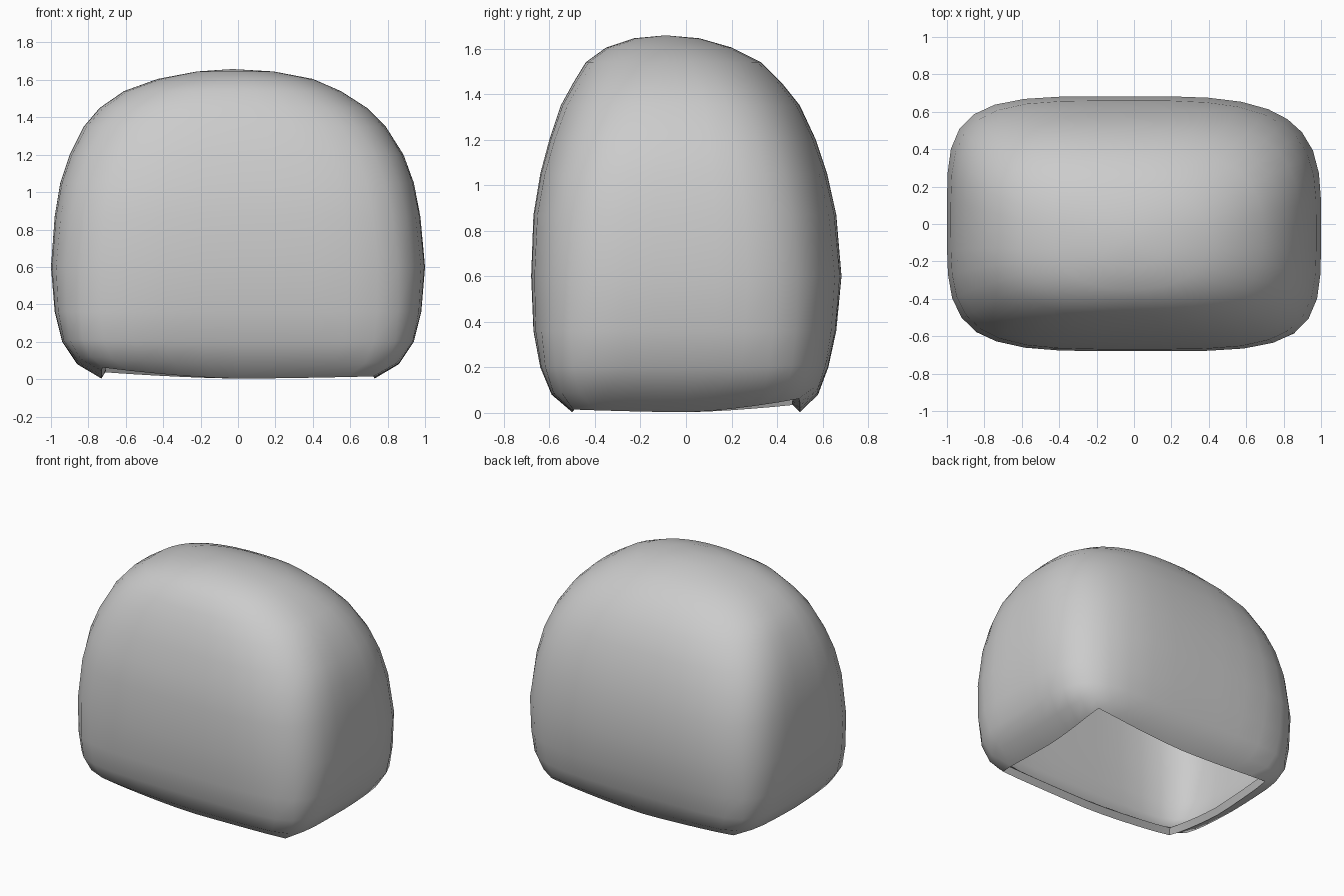
import bpy, bmesh

if "Cube" in bpy.data.objects:
    bpy.data.objects.remove(bpy.data.objects["Cube"])

# Ring profile: z, left x, right x, front y, back y, squareness
RINGS = [
    (0.003, -0.73, 0.73, -0.50, 0.50, 80),
    (0.08, -0.86, 0.86, -0.59, 0.58, 9),
    (0.20, -0.94, 0.94, -0.64, 0.625, 6.3),
    (0.36, -0.98, 0.98, -0.67, 0.66, 5.1),
    (0.60, -1.00, 1.00, -0.68, 0.683, 4.5),
    (0.87, -0.98, 0.975, -0.67, 0.66, 4.2),
    (1.05, -0.95, 0.94, -0.64, 0.62, 3.9),
    (1.20, -0.90, 0.885, -0.60, 0.57, 3.6),
    (1.35, -0.825, 0.79, -0.55, 0.50, 3.2),
    (1.45, -0.74, 0.69, -0.495, 0.42, 2.9),
    (1.54, -0.61, 0.55, -0.44, 0.33, 2.6),
    (1.605, -0.43, 0.40, -0.35, 0.20, 2.3),
    (1.645, -0.22, 0.19, -0.23, 0.06, 2.1),
]
N = 10  # segments per side


def square_point(i):
    """Point i on the outline of a unit square, corners included."""
    side, k = divmod(i, N)
    t = -1 + 2 * k / N
    return [(t, -1), (1, t), (-t, 1), (-1, -t)][side]


def corner_lift(s, t):
    """Unequal lifting of the four corners of the open rim."""
    amount = 0.06 if s * t > 0 else (0.012 if s > 0 else 0.035)
    return amount * abs(s * t) ** 1.5


def squareness(n, s, t):
    """Two opposite upright corners are rounder than the others."""
    if n > 20 or s * t <= 0:
        return n
    return 2 + (n - 2) * (0.6 if s > 0 else 0.85)


# Domed shell, open underneath
bm = bmesh.new()
loops = []
for z, xl, xr, yf, yb, n0 in RINGS:
    fade = max(0, 1 - z / 0.25)
    loop = []
    for i in range(4 * N):
        s, t = square_point(i)
        n = squareness(n0, s, t)
        r = (abs(s) ** n + abs(t) ** n) ** (-1 / n)
        x = (xl + xr) / 2 + s * r * (xr - xl) / 2
        y = (yf + yb) / 2 + t * r * (yb - yf) / 2
        loop.append(bm.verts.new((x, y, z + fade * corner_lift(s, t))))
    loops.append(loop)
for a, b in zip(loops, loops[1:]):
    for i in range(4 * N):
        j = (i + 1) % (4 * N)
        bm.faces.new((a[i], a[j], b[j], b[i]))

# Crown of the dome
apex = bm.verts.new((-0.03, -0.09, 1.658))
top = loops[-1]
for i in range(4 * N):
    bm.faces.new((top[i], top[(i + 1) % (4 * N)], apex))

for f in bm.faces:
    f.smooth = True
mesh = bpy.data.meshes.new("domed_shell")
bm.to_mesh(mesh)
bm.free()
shell = bpy.data.objects.new("domed_shell", mesh)
bpy.context.collection.objects.link(shell)

# Wall thickness, growing inward, with a narrow rim
wall = shell.modifiers.new("wall", 'SOLIDIFY')
wall.thickness = 0.05
wall.offset = -1

bpy.context.view_layer.objects.active = shell
shell.select_set(True)
bpy.ops.object.modifier_apply(modifier="wall")
bpy.ops.object.shade_smooth_by_angle(angle=0.7)
